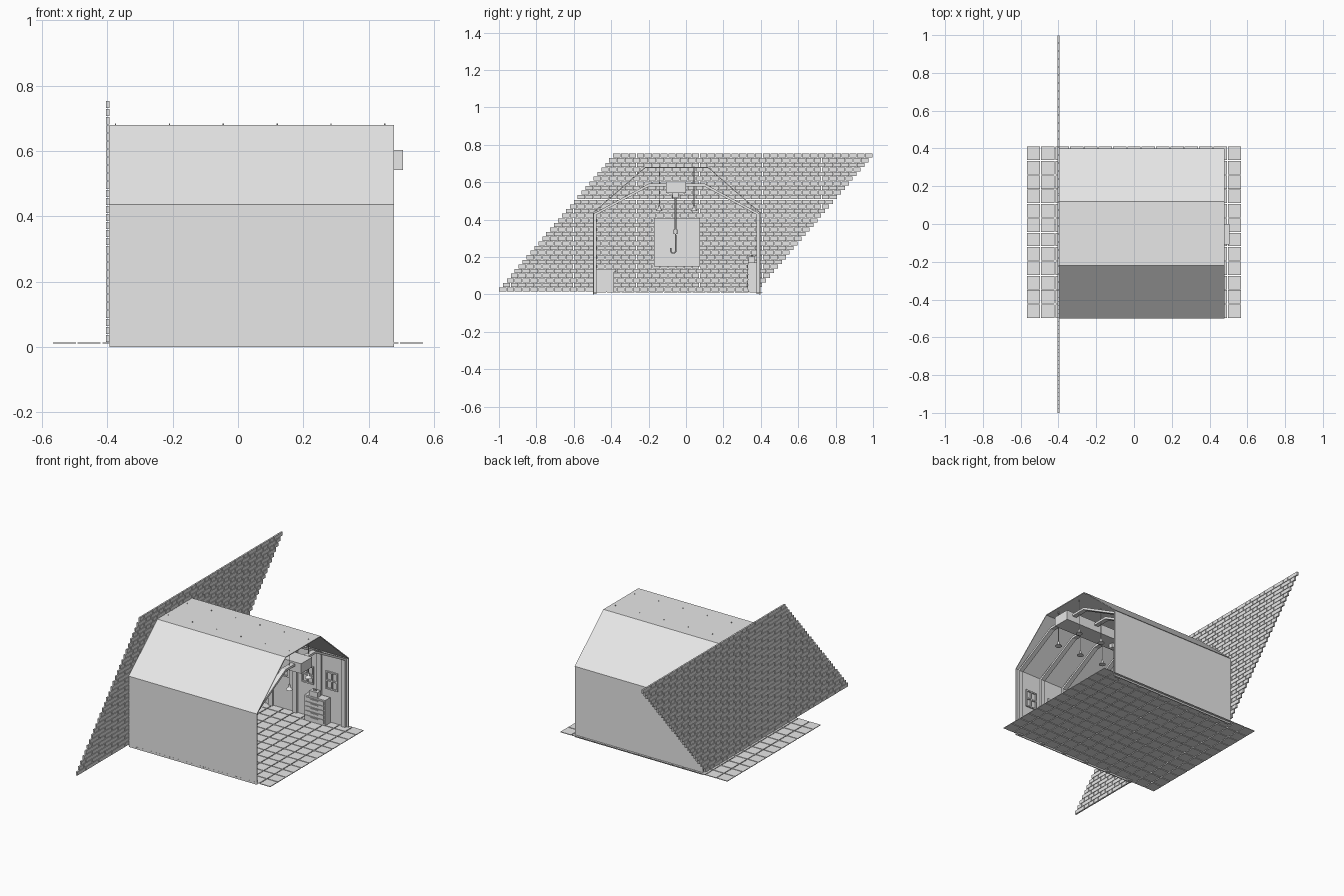
import bpy, bmesh, math
from mathutils import Matrix, Vector

if "Cube" in bpy.data.objects:
    bpy.data.objects.remove(bpy.data.objects["Cube"])

grey = bpy.data.materials.new("plain_grey")
grey.diffuse_color = (0.8, 0.8, 0.8, 1)
grey.use_nodes = True
grey.node_tree.nodes["Principled BSDF"].inputs["Base Color"].default_value = grey.diffuse_color
YC = -0.05          # centre line of the building
HALF = 0.447        # half depth of the building
FRAMES = [-0.375 + 0.165 * i for i in range(6)]


def finish(name, bm, smooth=False):
    bmesh.ops.recalc_face_normals(bm, faces=bm.faces)
    me = bpy.data.meshes.new(name)
    bm.to_mesh(me)
    bm.free()
    me.materials.append(grey)
    ob = bpy.data.objects.new(name, me)
    bpy.context.collection.objects.link(ob)
    if smooth:
        bpy.context.view_layer.objects.active = ob
        ob.select_set(True)
        bpy.ops.object.shade_smooth_by_angle(angle=math.radians(40))
        ob.select_set(False)
    return ob


def add_box(bm, x0, x1, y0, y1, z0, z1):
    m = Matrix.Translation(((x0 + x1) / 2, (y0 + y1) / 2, (z0 + z1) / 2))
    bmesh.ops.create_cube(bm, size=1, matrix=m @ Matrix.Diagonal((x1 - x0, y1 - y0, z1 - z0, 1)))


def boxes(name, items):
    bm = bmesh.new()
    for b in items:
        add_box(bm, *b)
    return finish(name, bm)


def add_strip(bm, outer, inner, x0, x1):
    """Open yz band between two polylines, extruded along x."""
    rows = [[bm.verts.new((x, y, z)) for y, z in line] for line, x in
            ((outer, x0), (outer, x1), (inner, x1), (inner, x0))]
    for a in range(4):
        p, q = rows[a], rows[(a + 1) % 4]
        for i in range(len(outer) - 1):
            bm.faces.new((p[i], p[i + 1], q[i + 1], q[i]))
    for i in (0, -1):
        bm.faces.new([r[i] for r in rows])


def mirrored(half):
    """Mirror a list of (distance from centre, z) into a full profile."""
    return [(YC - d, z) for d, z in half] + [(YC + d, z) for d, z in reversed(half)]


def add_cone(bm, loc, r1, r2, h, n=12):
    bmesh.ops.create_cone(bm, cap_ends=True, segments=n, radius1=r1, radius2=r2, depth=h,
                          matrix=Matrix.Translation(loc))


def tube(name, pts, r):
    cu = bpy.data.curves.new(name, 'CURVE')
    cu.dimensions = '3D'
    cu.bevel_depth = r
    cu.bevel_resolution = 2
    cu.use_fill_caps = True
    sp = cu.splines.new('POLY')
    sp.points.add(len(pts) - 1)
    for p, c in zip(sp.points, pts):
        p.co = (*c, 1)
    cu.materials.append(grey)
    ob = bpy.data.objects.new(name, cu)
    bpy.context.collection.objects.link(ob)


# leaning brick wall: every course is shifted by half a brick
L, H = 0.0421, 0.0247
boxes("brick_wall", [(-0.404, -0.394, -1 + r * L / 2 + c * L, -1 + r * L / 2 + (c + 1) * L - 0.003,
                      0.015 + r * H, 0.015 + (r + 1) * H - 0.003)
                     for r in range(30) for c in range(33)])

# tiled floor
T = 0.076
boxes("floor_tiles", [(-0.57 + i * T + 0.0025, -0.57 + (i + 1) * T - 0.0025,
                       -0.5 + j * T + 0.0025, -0.5 + (j + 1) * T - 0.0025, 0.010, 0.014)
                      for i in range(15) for j in range(12)])

# long side walls
boxes("front_wall", [(-0.394, 0.478, YC - HALF, YC - HALF + 0.006, 0.0, 0.437)])
boxes("back_wall", [(-0.394, 0.478, YC + HALF - 0.006, YC + HALF, 0.0, 0.437)])

# folded roof with flat top
bm = bmesh.new()
add_strip(bm, mirrored([(0.45, 0.437), (0.17, 0.68)]),
          mirrored([(0.444, 0.435), (0.168, 0.675)]), -0.394, 0.478)
finish("roof", bm)

# inner frames: posts, low rafters and collar beam
bm = bmesh.new()
for x in FRAMES:
    add_strip(bm, mirrored([(0.441, 0.003), (0.441, 0.434), (0.15, 0.592)]),
              mirrored([(0.428, 0.003), (0.428, 0.426), (0.147, 0.578)]), x - 0.014, x + 0.014)
finish("inner_frames", bm)

# hanging lamps, rods pass just through the roof
bm = bmesh.new()
for x in FRAMES:
    for s in (-1, 1):
        y = YC + s * 0.093
        add_cone(bm, (x, y, 0.575), 0.002, 0.002, 0.22, 8)
        add_cone(bm, (x, y, 0.468), 0.008, 0.004, 0.02)
        add_cone(bm, (x, y, 0.452), 0.02, 0.008, 0.014, 16)
finish("hanging_lamps", bm, True)

# windows in the bays of both long walls
items = []
for s in (-1, 1):
    yi = YC + s * (HALF - 0.009)
    ya, yb = yi - 0.005, yi + 0.005
    for k in range(5):
        cx = FRAMES[k] + 0.0825
        for dx in (-0.036, 0, 0.036):
            items.append((cx + dx - 0.004, cx + dx + 0.004, ya, yb, 0.215, 0.325))
        for z in (0.215, 0.266, 0.317):
            items.append((cx - 0.04, cx + 0.04, ya, yb, z, z + 0.008))
boxes("window_frames", items)

# crane beam along the building
boxes("crane_beam", [(-0.39, 0.505, -0.108, 0.0, 0.542, 0.603)])

# hoist: trolley, rope, block and hook
HX, HY = 0.1, -0.056
boxes("hoist_trolley", [(HX - 0.03, HX + 0.03, HY - 0.015, HY + 0.015, 0.515, 0.542)])
tube("hoist_rope", [(HX, HY, 0.52), (HX, HY, 0.34)], 0.005)
bm = bmesh.new()
add_cone(bm, (HX, HY, 0.335), 0.01, 0.01, 0.026)
finish("hook_block", bm, True)
arc = [(HX, HY - 0.012 + 0.014 * math.cos(a), 0.235 + 0.014 * math.sin(a))
       for a in [-math.pi * i / 10 for i in range(11)]]
tube("hook", [(HX, HY, 0.33), (HX, HY + 0.002, 0.26)] + arc + [(HX, HY - 0.026, 0.247)], 0.0035)

# plain board hung on the brick wall
boxes("wall_board", [(-0.392, -0.384, -0.17, 0.075, 0.15, 0.408)])

# drawer chest with a small box on top, against the back wall
boxes("drawer_chest", [(0.22, 0.36, 0.332, 0.383, 0.014, 0.17)])
fronts = []
for i in range(5):
    z = 0.026 + i * 0.028
    fronts += [(0.227, 0.353, 0.328, 0.333, z, z + 0.023),
               (0.265, 0.315, 0.324, 0.329, z + 0.014, z + 0.018)]
boxes("drawer_fronts", fronts)
boxes("small_box", [(0.25, 0.305, 0.335, 0.37, 0.17, 0.202), (0.268, 0.287, 0.348, 0.357, 0.202, 0.207)])

# low cabinet by the front wall
boxes("low_cabinet", [(-0.06, 0.14, -0.488, -0.385, 0.014, 0.12),
                      (-0.065, 0.145, -0.49, -0.375, 0.12, 0.135),
                      (0.14, 0.145, -0.468, -0.395, 0.014, 0.108)])
